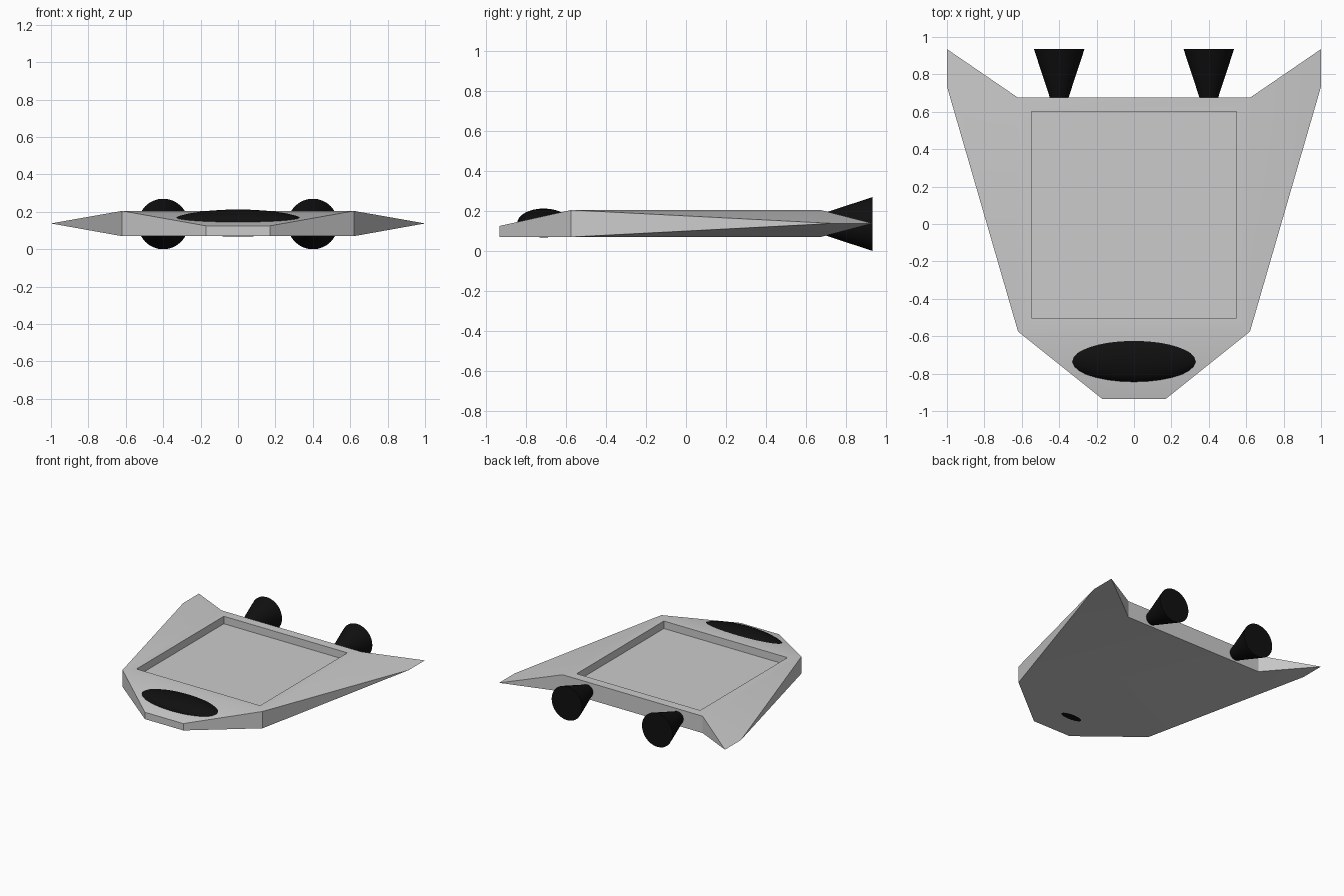
import bpy, bmesh, math

if "Cube" in bpy.data.objects:
    bpy.data.objects.remove(bpy.data.objects["Cube"])

LOW, HIGH, MID, NOSE = 0.07, 0.205, 0.138, 0.125

black = bpy.data.materials.new("black")
black.diffuse_color = (0.005, 0.005, 0.005, 1)
black.use_nodes = True
black.node_tree.nodes["Principled BSDF"].inputs["Base Color"].default_value = black.diffuse_color


def smooth(obj, angle=30):
    bpy.ops.object.select_all(action='DESELECT')
    obj.select_set(True)
    bpy.context.view_layer.objects.active = obj
    bpy.ops.object.shade_smooth_by_angle(angle=math.radians(angle))


# Hull: flat body with wedge nose and swept wings tapering to a thin tip edge
bm = bmesh.new()


def side(s):
    pts = {"nose_low": (0.17, -0.935, LOW), "nose_top": (0.17, -0.935, NOSE),
           "front_low": (0.62, -0.575, LOW), "front_top": (0.62, -0.575, HIGH),
           "back_low": (0.62, 0.675, LOW), "back_top": (0.62, 0.675, HIGH),
           "tip_front": (1.0, 0.735, MID), "tip_back": (1.0, 0.935, MID)}
    return {k: bm.verts.new((s * x, y, z)) for k, (x, y, z) in pts.items()}


L, R = side(-1), side(1)
for S in (L, R):
    for names in ("nose_low front_low front_top nose_top",
                  "front_low tip_front front_top",
                  "front_top tip_front tip_back back_top",
                  "front_low back_low tip_back tip_front",
                  "back_low back_top tip_back"):
        bm.faces.new([S[n] for n in names.split()])
for a, b in (("nose_low", "nose_top"), ("nose_top", "front_top"),
             ("back_top", "back_low"), ("back_low", "front_low"),
             ("front_low", "nose_low")):
    bm.faces.new((L[a], R[a], R[b], L[b]))
deck = bm.faces.new((L["front_top"], R["front_top"], R["back_top"], L["back_top"]))
bmesh.ops.recalc_face_normals(bm, faces=bm.faces[:])

# Sunken rectangular deck
bmesh.ops.inset_region(bm, faces=[deck], thickness=0.073, use_even_offset=True)
floor = bmesh.ops.extrude_discrete_faces(bm, faces=[deck])["faces"][0]
bmesh.ops.translate(bm, vec=(0, 0, -0.06), verts=floor.verts[:])
mesh = bpy.data.meshes.new("hull")
bm.to_mesh(mesh)
bm.free()
hull = bpy.data.objects.new("hull", mesh)
bpy.context.collection.objects.link(hull)
smooth(hull)

# Cockpit canopy: flattened ellipsoid set through the nose
bpy.ops.mesh.primitive_uv_sphere_add(segments=32, ring_count=16, radius=1,
                                     location=(0, -0.713, 0.14))
canopy = bpy.context.object
canopy.name = "canopy"
canopy.scale = (0.369, 0.132, 0.0725)
canopy.data.materials.append(black)
bpy.ops.object.transform_apply(location=False, rotation=False, scale=True)
smooth(canopy)

# Engine nozzles: cones flaring backwards
for name, s in (("left_nozzle", -1), ("right_nozzle", 1)):
    bpy.ops.mesh.primitive_cone_add(vertices=32, radius1=0.135, radius2=0.048,
                                    depth=0.265, location=(s * 0.4, 0.8025, 0.135),
                                    rotation=(math.pi / 2, 0, 0))
    nozzle = bpy.context.object
    nozzle.name = name
    nozzle.data.materials.append(black)
    smooth(nozzle)
